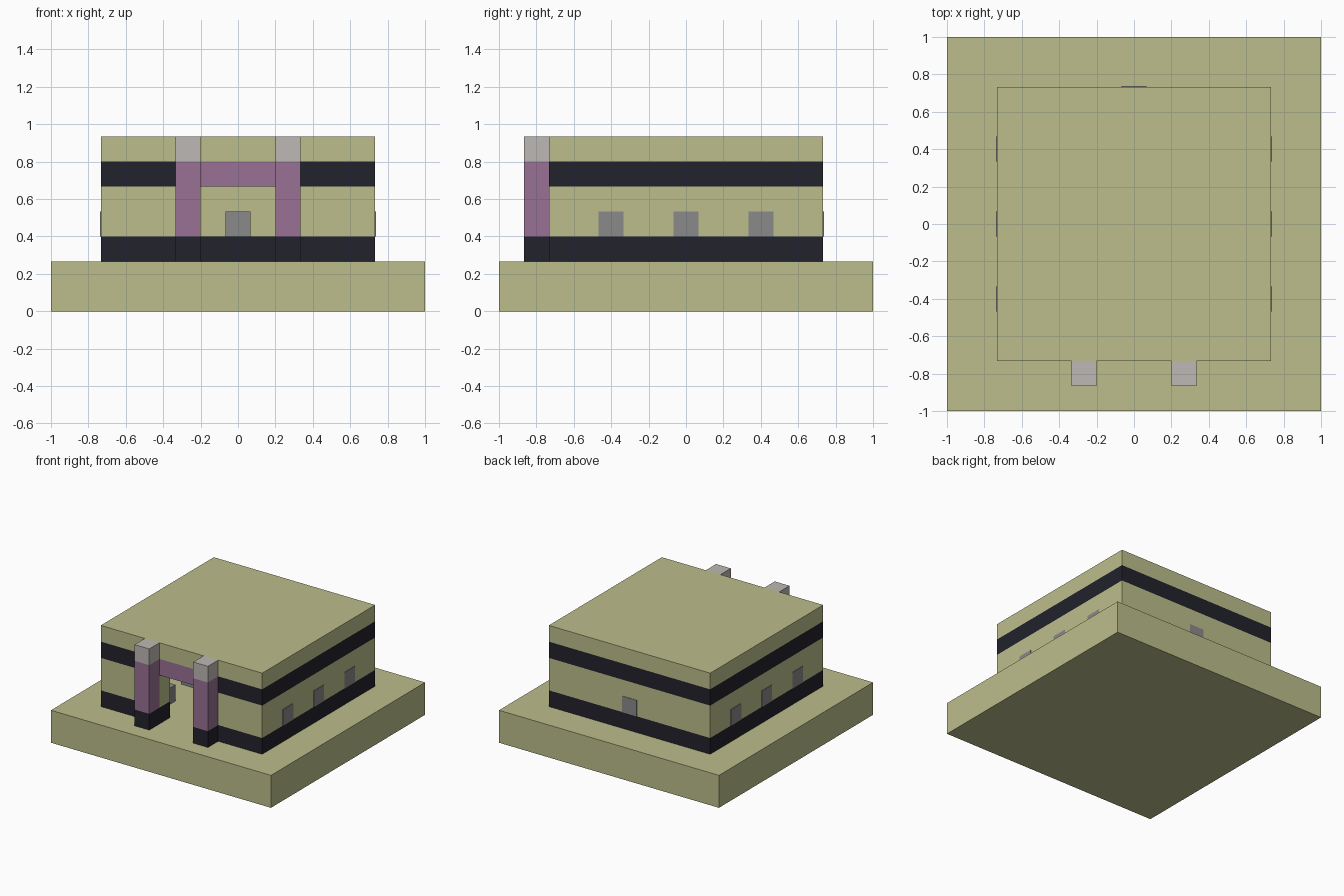
import bpy
import bmesh

if "Cube" in bpy.data.objects:
    bpy.data.objects.remove(bpy.data.objects["Cube"], do_unlink=True)

U = 1 / 15  # building module


def material(name, rgb):
    linear = [((c / 255 + 0.055) / 1.055) ** 2.4 for c in rgb] + [1]
    mat = bpy.data.materials.new(name)
    mat.use_nodes = True
    mat.diffuse_color = linear
    bsdf = mat.node_tree.nodes["Principled BSDF"]
    bsdf.inputs["Base Color"].default_value = linear
    bsdf.inputs["Roughness"].default_value = 0.9
    return mat


sand = material("sandstone", (188, 190, 139))
dark = material("dark_stone", (34, 34, 44))
purple = material("purple_stone", (152, 113, 149))
pale = material("pale_stone", (190, 185, 181))
grey = material("window_grey", (138, 138, 138))


def prism(name, outline, levels, mats):
    """Extrude an outline through z levels, one material per storey."""
    bm = bmesh.new()
    bottom = bm.faces.new([bm.verts.new((x * U, y * U, levels[0] * U)) for x, y in outline])
    bottom.material_index = 0
    ring = list(bottom.verts)
    for i, z in enumerate(levels[1:]):
        upper = [bm.verts.new((v.co.x, v.co.y, z * U)) for v in ring]
        for k in range(len(ring)):
            n = (k + 1) % len(ring)
            bm.faces.new((ring[k], ring[n], upper[n], upper[k])).material_index = i
        ring = upper
    bm.faces.new(ring).material_index = len(mats) - 1
    bmesh.ops.recalc_face_normals(bm, faces=bm.faces)
    mesh = bpy.data.meshes.new(name)
    bm.to_mesh(mesh)
    bm.free()
    for m in mats:
        mesh.materials.append(m)
    obj = bpy.data.objects.new(name, mesh)
    bpy.context.collection.objects.link(obj)
    return obj


def block(name, x0, x1, y0, y1, levels, *mats):
    return prism(name, [(x0, y0), (x1, y0), (x1, y1), (x0, y1)], levels, mats)


# Plinth and roof
block("plinth", -15, 15, -15, 15, (0, 4), sand)
block("roof", -11, 11, -11, 11, (12, 14), sand)

# Banded walls around a hollow hall, open at the front doorway
half = [(3, -11), (11, -11), (11, 11)]
inner = [(9, 9), (9, -9), (3, -9)]
right_to_left = half + [(-x, y) for x, y in reversed(half)]
left_to_right = [(-x, y) for x, y in reversed(inner)] + inner
prism("walls", right_to_left + left_to_right, (4, 6, 10, 12), (dark, sand, dark))

# Entrance: lintel and two tall piers
block("lintel", -3, 3, -11, -9, (10, 12), purple)
for side, x in (("right", -5), ("left", 3)):
    block(side + "_pier", x, x + 2, -13, -11, (4, 6, 12, 14), dark, purple, pale)

# Thin window plates on the outside and inside of the walls
T = 0.05
for face, at in (("outer", 11), ("inner", 9 - T)):
    block("back_window_" + face, -1, 1, at, at + T, (6, 8), grey)
    for y in (-6, 0, 6):
        block("left_window_" + face, at, at + T, y - 1, y + 1, (6, 8), grey)
        block("right_window_" + face, -at - T, -at, y - 1, y + 1, (6, 8), grey)

# Hall furnishings: dais with a stone on it, and low seats
block("dais", -4, 4, 5, 9 - 2 * T, (4, 6), dark)
block("altar", -1, 1, 6, 8, (6, 8), grey)
for x in (-6, 6):
    for y in (-6, 0):
        block("seat", x - 1, x + 1, y - 1, y + 1, (4, 6), grey)
